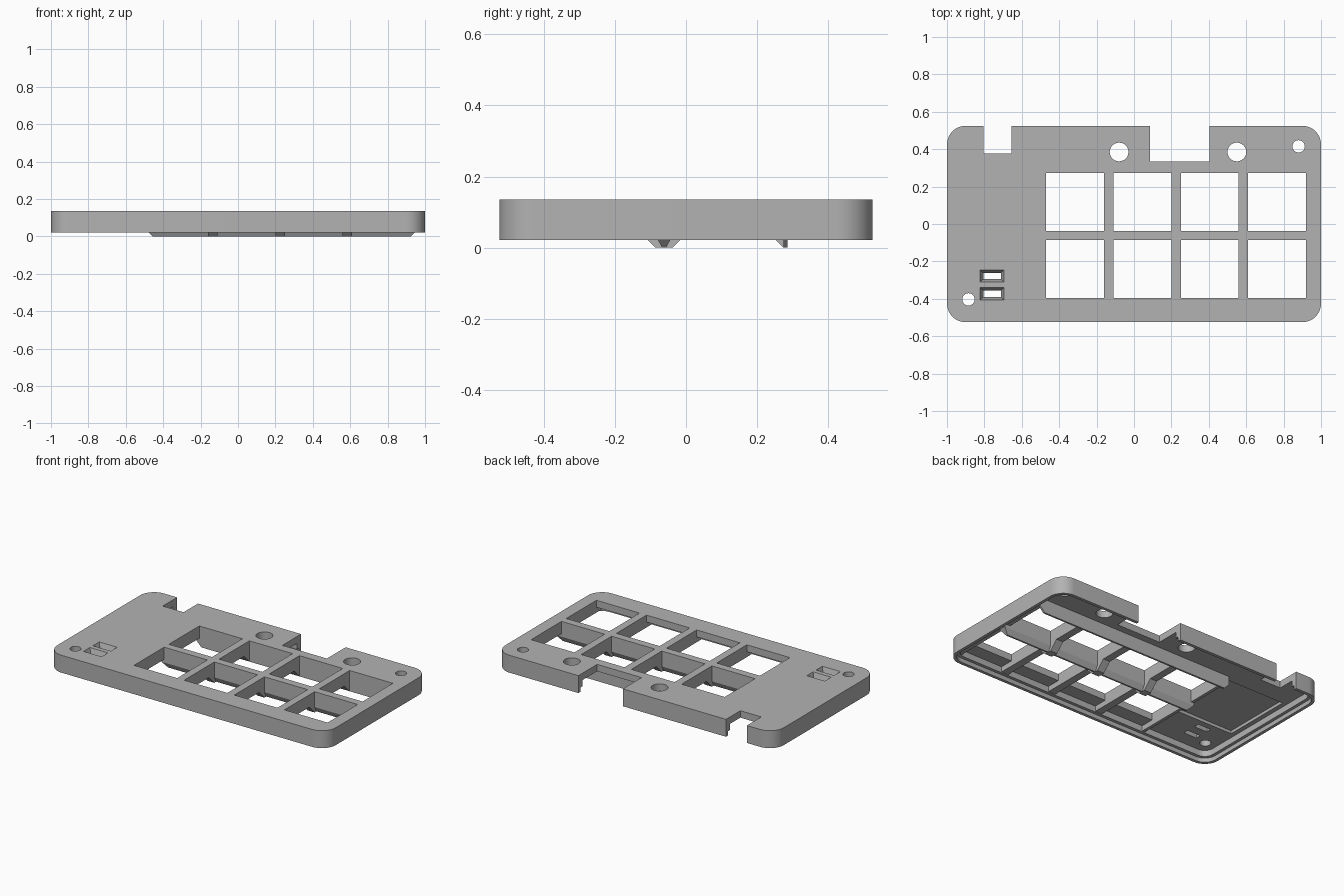
import bpy
import bmesh
import math
from mathutils import Vector

if "Cube" in bpy.data.objects:
    bpy.data.objects.remove(bpy.data.objects["Cube"])

grey = bpy.data.materials.new("light grey plastic")
grey.use_nodes = True
grey.diffuse_color = (0.45, 0.45, 0.45, 1)
grey.node_tree.nodes["Principled BSDF"].inputs["Base Color"].default_value = grey.diffuse_color


def loft(name, lower, upper):
    """Closed solid between two matching outlines of 3D points."""
    bm = bmesh.new()
    a = [bm.verts.new(p) for p in lower]
    b = [bm.verts.new(p) for p in upper]
    bm.faces.new(a)
    bm.faces.new(b)
    for i in range(len(a)):
        j = (i + 1) % len(a)
        bm.faces.new((a[i], a[j], b[j], b[i]))
    bmesh.ops.recalc_face_normals(bm, faces=bm.faces)
    mesh = bpy.data.meshes.new(name)
    bm.to_mesh(mesh)
    bm.free()
    mesh.materials.append(grey)
    ob = bpy.data.objects.new(name, mesh)
    bpy.context.collection.objects.link(ob)
    return ob


def prism(name, outline, z0, z1):
    return loft(name, [(x, y, z0) for x, y in outline], [(x, y, z1) for x, y in outline])


def rect(x0, x1, y0, y1):
    return [(x0, y0), (x1, y0), (x1, y1), (x0, y1)]


def rounded(hx, hy, r, steps=10):
    pts = []
    for k, (sx, sy) in enumerate([(1, 1), (-1, 1), (-1, -1), (1, -1)]):
        for i in range(steps + 1):
            a = math.pi / 2 * (k + i / steps)
            pts.append((sx * (hx - r) + r * math.cos(a), sy * (hy - r) + r * math.sin(a)))
    return pts


def circle(cx, cy, r, n=32):
    return [(cx + r * math.cos(2 * math.pi * i / n), cy + r * math.sin(2 * math.pi * i / n))
            for i in range(n)]


def cut(target, cutter):
    mod = target.modifiers.new("cut", "BOOLEAN")
    mod.operation = "DIFFERENCE"
    mod.solver = "EXACT"
    mod.object = cutter
    bpy.context.view_layer.objects.active = target
    bpy.ops.object.modifier_apply(modifier=mod.name)
    bpy.data.objects.remove(cutter)


# Main dimensions
BASE, CEIL, TOP = 0.022, 0.09, 0.135
COLS = [(-0.47, -0.16), (-0.11, 0.20), (0.25, 0.56), (0.61, 0.92)]
ROWS = [(-0.395, -0.086), (-0.037, 0.274)]

# Shell with hollow underside and stepped lip
case = prism("case_shell", rounded(1, 0.525, 0.1), BASE, TOP)
cut(case, prism("hollow", rounded(0.96, 0.485, 0.06), -0.1, CEIL))
cut(case, prism("lip", rounded(0.98, 0.505, 0.08), -0.1, 0.05))

# Shallow bay in the ceiling
cut(case, prism("bay", rect(-0.93, -0.52, -0.22, 0.25), 0, CEIL + 0.02))

# Key windows
for x0, x1 in COLS:
    for y0, y1 in ROWS:
        cut(case, prism("window", rect(x0, x1, y0, y1), -0.1, 0.3))

# Rear notches
for x0, x1, y0 in [(-0.805, -0.655, 0.378), (0.085, 0.405, 0.333)]:
    cut(case, prism("notch", rect(x0, x1, y0, 0.7), -0.1, 0.3))

# Round holes
for x, y, r in [(-0.08, 0.385, 0.05), (0.55, 0.385, 0.05), (0.88, 0.415, 0.033), (-0.885, -0.403, 0.033)]:
    cut(case, prism("hole", circle(x, y, r), -0.1, 0.3))

# Funnel slots, narrowing downward
for y in (-0.278, -0.373):
    wide = rect(-0.825, -0.695, y - 0.033, y + 0.033)
    narrow = rect(-0.805, -0.712, y - 0.017, y + 0.017)
    cut(case, prism("slot", narrow, -0.1, 0.3))
    cut(case, loft("funnel", [(a, b, CEIL - 0.001) for a, b in narrow],
                   [(a, b, TOP + 0.001) for a, b in wide]))

bpy.ops.object.select_all(action="DESELECT")
case.select_set(True)
bpy.context.view_layer.objects.active = case
bpy.ops.object.shade_smooth_by_angle(angle=math.radians(30))

# Long ribs, seen from the front as bars with sloped ends
RIB_TOP = 0.1


def long_rib(name, stations):
    """Stack of (z, y0, y1, x0, x1) rectangles joined from bottom to top."""
    bm = bmesh.new()
    rings = [[bm.verts.new(Vector((x, y, z))) for x, y in rect(x0, x1, y0, y1)]
             for z, y0, y1, x0, x1 in stations]
    bm.faces.new(rings[0])
    bm.faces.new(rings[-1])
    for a, b in zip(rings, rings[1:]):
        for i in range(4):
            j = (i + 1) % 4
            bm.faces.new((a[i], a[j], b[j], b[i]))
    bmesh.ops.recalc_face_normals(bm, faces=bm.faces)
    mesh = bpy.data.meshes.new(name)
    bm.to_mesh(mesh)
    bm.free()
    mesh.materials.append(grey)
    bpy.context.collection.objects.link(bpy.data.objects.new(name, mesh))


long_rib("middle_rib", [(0, -0.067, -0.056, -0.455, 0.925),
                        (0.035, -0.086, -0.037, -0.49, 0.96),
                        (RIB_TOP, -0.086, -0.037, -0.49, 0.96)])
long_rib("rear_rib", [(0, 0.274, 0.286, -0.455, 0.925),
                      (0.035, 0.274, 0.286, -0.49, 0.96),
                      (RIB_TOP, 0.274, 0.286, -0.49, 0.96)])

# Cross ribs with sloped gussets where they meet the long ribs
B = 0.055
full = [(-0.49, RIB_TOP), (-0.49, B), (-0.086 - B, B), (-0.086, 0), (-0.037, 0),
        (-0.037 + B, B), (0.274 - B, B), (0.274, 0), (0.28, 0), (0.28, RIB_TOP)]
plain = [(-0.49, RIB_TOP), (-0.49, B), (0.28, B), (0.28, RIB_TOP)]
gaps = [(a[1], b[0]) for a, b in zip(COLS, COLS[1:])]
for i, (x0, x1) in enumerate(gaps):
    loft(f"cross_rib_{i + 1}", [(x0, y, z) for y, z in full], [(x1, y, z) for y, z in full])
for side, x0, x1 in [("right", -0.49, -0.47), ("left", 0.92, 0.965)]:
    loft(f"{side}_end_rib", [(x0, y, z) for y, z in plain], [(x1, y, z) for y, z in plain])
